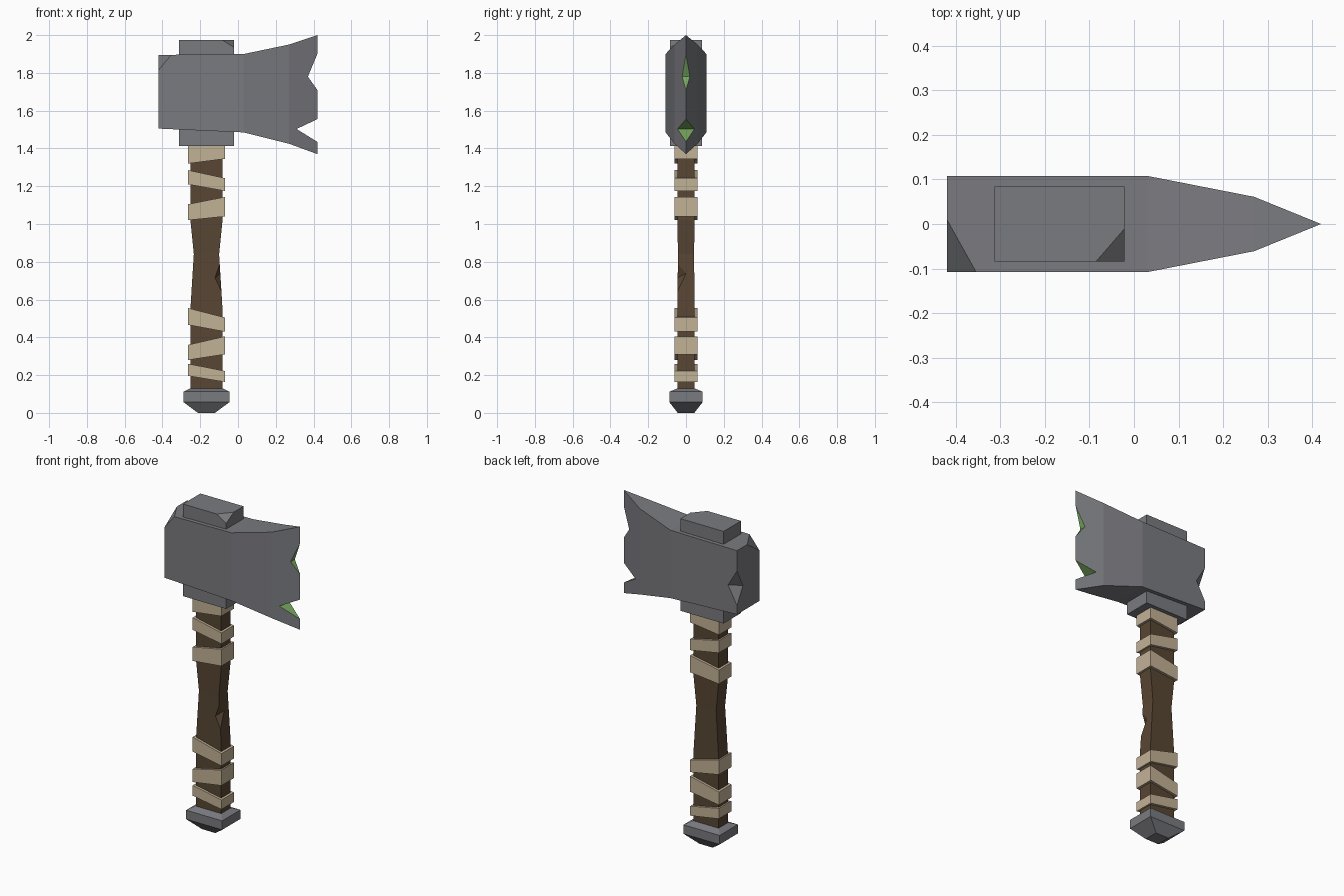
import bpy, bmesh
from mathutils import Vector

if "Cube" in bpy.data.objects:
    bpy.data.objects.remove(bpy.data.objects["Cube"])


def material(name, rgb):
    m = bpy.data.materials.new(name)
    m.diffuse_color = (*rgb, 1)
    m.use_nodes = True
    m.node_tree.nodes["Principled BSDF"].inputs["Base Color"].default_value = m.diffuse_color
    return m


STEEL = material("steel grey", (0.195, 0.198, 0.216))
WOOD = material("dark wood", (0.098, 0.061, 0.034))
CLOTH = material("tan wrap", (0.545, 0.445, 0.305))
GREEN = material("notch green", (0.19, 0.40, 0.115))
CX = -0.167  # handle axis


def finish(name, bm, *mats):
    bmesh.ops.remove_doubles(bm, verts=bm.verts, dist=1e-5)
    bmesh.ops.recalc_face_normals(bm, faces=bm.faces)
    me = bpy.data.meshes.new(name)
    bm.to_mesh(me)
    bm.free()
    for m in mats:
        me.materials.append(m)
    ob = bpy.data.objects.new(name, me)
    bpy.context.collection.objects.link(ob)
    return ob


def loft(name, rings, *mats):
    """Skin four-cornered rings and cap both ends."""
    bm = bmesh.new()
    vs = [[bm.verts.new(p) for p in r] for r in rings]
    for a, b in zip(vs, vs[1:]):
        for i in range(4):
            j = (i + 1) % 4
            bm.faces.new((a[i], a[j], b[j], b[i]))
    bm.faces.new(vs[0])
    if (Vector(rings[-1][0]) - Vector(rings[-1][1])).length > 1e-4:
        bm.faces.new(vs[-1])
    return finish(name, bm, *mats)


def rect(z, hx, hy, cx=CX, tilt=0):
    """Horizontal ring; tilt raises the right side and lowers the left."""
    return [(cx + sx * hx, sy * hy, z + sx * tilt)
            for sx, sy in ((-1, -1), (1, -1), (1, 1), (-1, 1))]


def cut(ob, points, pivot):
    """Cut a hull out of ob, enlarged about a pivot lying on its inner faces."""
    pivot = Vector(pivot)
    bm = bmesh.new()
    for p in points:
        bm.verts.new(pivot + (Vector(p) - pivot) * 1.8)
    bmesh.ops.convex_hull(bm, input=bm.verts)
    cutter = finish("cutter", bm)
    cutter.hide_render = True
    mod = ob.modifiers.new("cut", 'BOOLEAN')
    mod.operation, mod.solver, mod.object = 'DIFFERENCE', 'EXACT', cutter
    bpy.context.view_layer.objects.active = ob
    bpy.ops.object.modifier_apply(modifier=mod.name)
    bpy.data.objects.remove(cutter)


def chip_corner(ob, corner, a, b, c):
    cut(ob, (corner, a, b, c), (Vector(a) + Vector(b) + Vector(c)) / 3)


def nick_edge(ob, top, bottom, left, right):
    cut(ob, (top, bottom, left, right), (Vector(left) + Vector(right)) / 2)


# Axe head: (x, half thickness, bottom, top), tapering to the cutting edge
sections = [(-0.42, 0.108, 1.505, 1.895), (0.03, 0.108, 1.485, 1.90),
            (0.27, 0.061, 1.425, 1.95), (0.42, 0, 1.37, 2.0)]
head = loft("axe_head", [[(x, -h, lo), (x, h, lo), (x, h, hi), (x, -h, hi)]
                         for x, h, lo, hi in sections], STEEL, GREEN)

# Blade notches
for ax, az, lo, hi in ((0.37, 1.78, 1.71, 1.90), (0.31, 1.503, 1.435, 1.555)):
    tri = ((ax, az), (0.42, lo), (0.42, hi))
    cut(head, [(x, y, z) for x, z in tri for y in (-0.2, 0.2)], (ax, 0, az))
for f in head.data.polygons:
    notch = f.center.x > 0.3 and abs(f.normal.y) < 0.1 and 1.43 < f.center.z < 1.91
    f.material_index = int(notch)

# Chips on the back of the head
chip_corner(head, (-0.42, -0.108, 1.895), (-0.42, 0.01, 1.895),
            (-0.355, -0.108, 1.895), (-0.42, -0.108, 1.815))
nick_edge(head, (-0.42, 0.108, 1.77), (-0.42, 0.108, 1.56),
          (-0.36, 0.108, 1.67), (-0.42, 0.05, 1.66))

# Collar block through the head
collar = loft("collar", [rect(z, 0.146, 0.084) for z in (1.412, 1.975)], STEEL)
chip_corner(collar, (-0.021, -0.084, 1.975), (-0.021, -0.01, 1.975),
            (-0.085, -0.084, 1.975), (-0.021, -0.084, 1.935))

# Handle with a narrow waist and one nick
handle = loft("handle", [rect(0.12, 0.085, 0.045), rect(0.55, 0.085, 0.045),
                         rect(0.84, 0.067, 0.043), rect(1.02, 0.085, 0.045),
                         rect(1.45, 0.085, 0.045)], WOOD)
nick_edge(handle, (-0.096, -0.043, 0.79), (-0.088, -0.044, 0.645),
          (-0.122, -0.044, 0.715), (-0.092, 0.003, 0.74))

# Wraps: bottom left, bottom right, top left, top right heights
for i, (bl, br, tl, tr) in enumerate((
        (1.32, 1.345, 1.43, 1.43), (1.21, 1.175, 1.285, 1.243),
        (1.02, 1.04, 1.105, 1.143), (0.466, 0.43, 0.555, 0.505),
        (0.28, 0.31, 0.36, 0.405), (0.196, 0.164, 0.26, 0.222))):
    loft(f"wrap_{i + 1}", [rect((l + r) / 2, 0.097, 0.06, tilt=(r - l) / 2)
                           for l, r in ((bl, br), (tl, tr))], CLOTH)

# Pommel
loft("pommel", [rect(0, 0.045, 0.044), rect(0.057, 0.122, 0.088),
                rect(0.112, 0.122, 0.088), rect(0.13, 0.085, 0.045)], STEEL)
